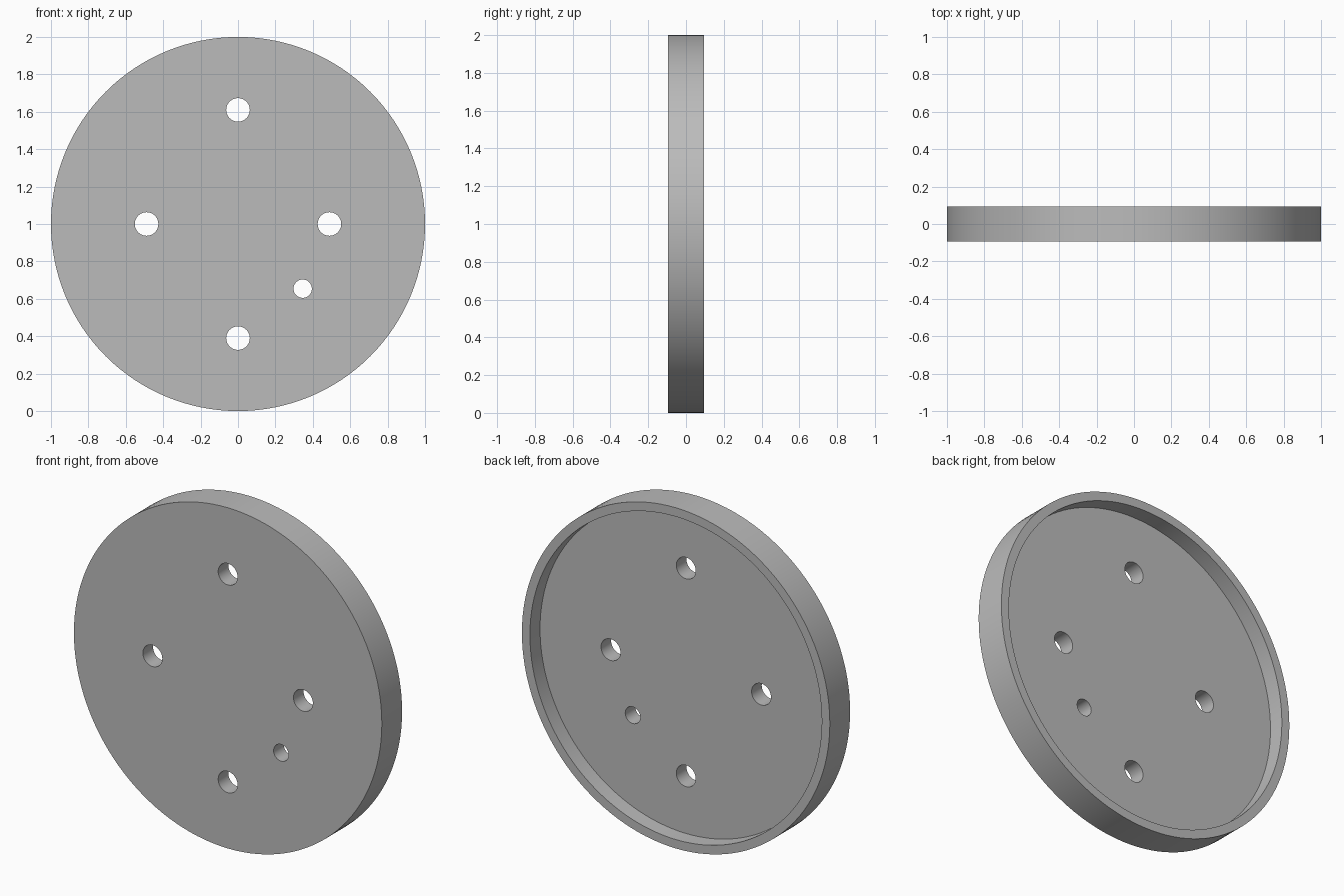
import bpy
import math

RADIUS = 1.0
HALF_DEPTH = 0.094
RECESS_RADIUS = 0.948
FLOOR_Y = 0.0          # inner floor, halfway through the thickness
HOLE_RING = 0.489

cube = bpy.data.objects.get("Cube")
if cube:
    bpy.data.objects.remove(cube, do_unlink=True)

grey = bpy.data.materials.new("plain grey")
grey.use_nodes = True
colour = (0.5, 0.5, 0.5, 1)
grey.diffuse_color = colour
grey.node_tree.nodes["Principled BSDF"].inputs["Base Color"].default_value = colour


def disc(name, x, z, radius, y_front, y_back, sides):
    """Cylinder lying along y between two depths."""
    bpy.ops.mesh.primitive_cylinder_add(
        vertices=sides, radius=radius, depth=y_back - y_front,
        location=(x, (y_front + y_back) / 2, z), rotation=(math.pi / 2, 0, 0))
    obj = bpy.context.object
    obj.name = name
    obj.data.materials.append(grey)
    bpy.ops.object.transform_apply(location=True, rotation=True, scale=True)
    return obj


def cut(target, cutter):
    """Subtract the cutter, then delete it."""
    cutter.hide_render = True
    mod = target.modifiers.new("cut", "BOOLEAN")
    mod.operation = "DIFFERENCE"
    mod.solver = "EXACT"
    mod.object = cutter
    bpy.context.view_layer.objects.active = target
    bpy.ops.object.modifier_apply(modifier=mod.name)
    bpy.data.objects.remove(cutter, do_unlink=True)


# Round plate with a shallow recess in the back, leaving a thin rim
plate = disc("round_plate", 0, RADIUS, RADIUS, -HALF_DEPTH, HALF_DEPTH, 128)
cut(plate, disc("recess_cutter", 0, RADIUS, RECESS_RADIUS, FLOOR_Y, 0.3, 128))

# Four mounting holes and one smaller diagonal pin hole
diagonal = HOLE_RING * math.sqrt(0.5)
holes = [(HOLE_RING, 0, 0.063), (-HOLE_RING, 0, 0.063),
         (0, 0.61, 0.063), (0, -0.61, 0.063),
         (diagonal, -diagonal, 0.049)]
for x, z, radius in holes:
    cut(plate, disc("hole_cutter", x, RADIUS + z, radius, -0.3, 0.3, 48))

# Smooth round walls with crisp edges
bpy.ops.object.select_all(action="DESELECT")
plate.select_set(True)
bpy.context.view_layer.objects.active = plate
bpy.ops.object.shade_smooth_by_angle(angle=math.radians(30))
